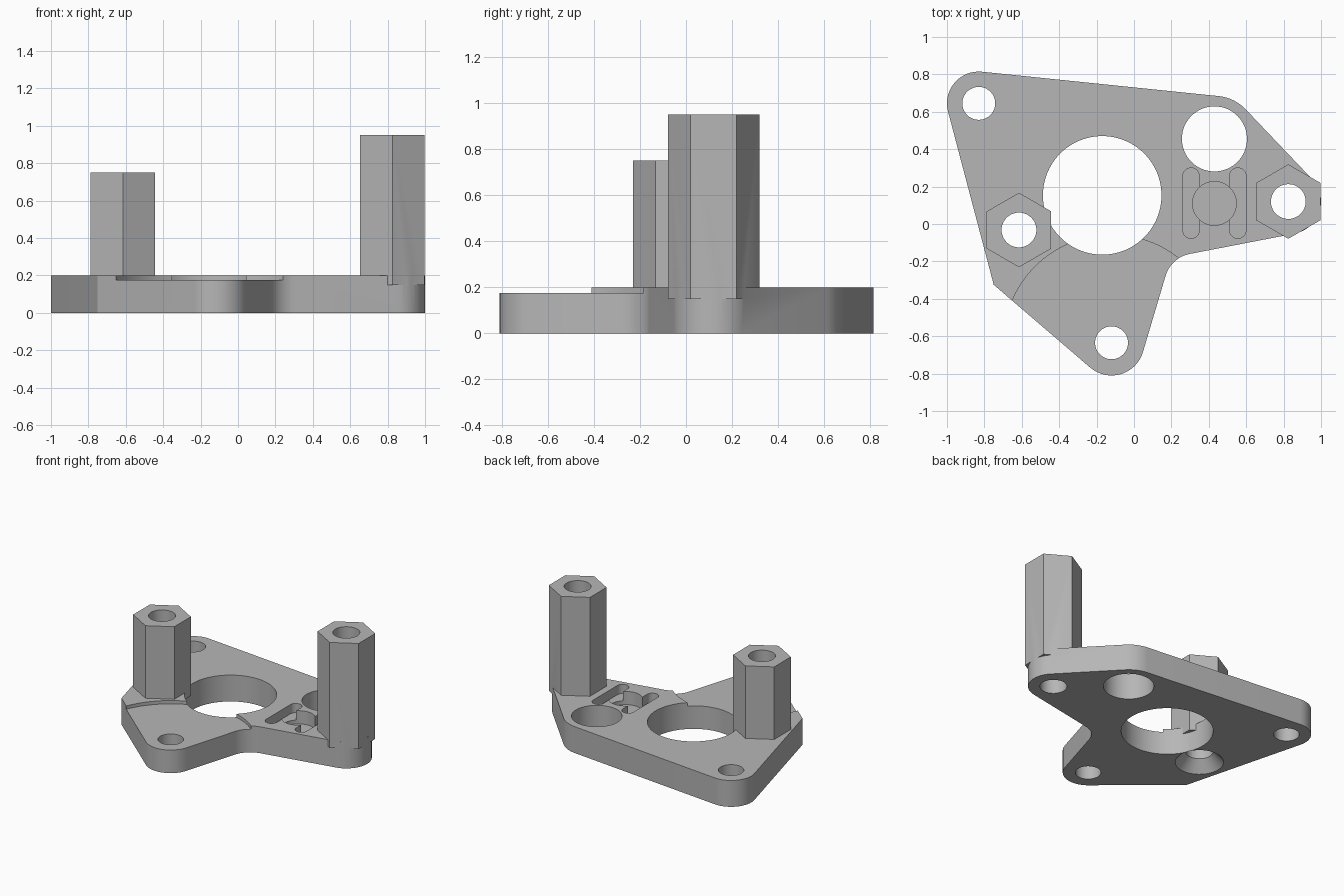
import bpy, bmesh, math
from mathutils import Vector

if "Cube" in bpy.data.objects:
    bpy.data.objects.remove(bpy.data.objects["Cube"])

grey = bpy.data.materials.new("plain grey")
grey.diffuse_color = (0.47, 0.47, 0.47, 1)
grey.use_nodes = True
grey.node_tree.nodes["Principled BSDF"].inputs["Base Color"].default_value = grey.diffuse_color


def prism(name, pts, z0, z1):
    """Extrude a closed 2D outline from z0 to z1."""
    bm = bmesh.new()
    base = bm.faces.new([bm.verts.new((x, y, z0)) for x, y in pts])
    ext = bmesh.ops.extrude_face_region(bm, geom=[base])
    for v in ext["geom"]:
        if isinstance(v, bmesh.types.BMVert):
            v.co.z = z1
    bmesh.ops.recalc_face_normals(bm, faces=bm.faces)
    return to_object(name, bm)


def to_object(name, bm):
    me = bpy.data.meshes.new(name)
    bm.to_mesh(me)
    bm.free()
    me.materials.append(grey)
    ob = bpy.data.objects.new(name, me)
    bpy.context.collection.objects.link(ob)
    return ob


def circle(x, y, r, n=64, turn=0.0):
    return [(x + r * math.cos(turn + 2 * math.pi * i / n),
             y + r * math.sin(turn + 2 * math.pi * i / n)) for i in range(n)]


def slot(x, y0, y1, r, n=16):
    top = [(x + r * math.cos(math.pi * i / n), y1 - r + r * math.sin(math.pi * i / n)) for i in range(n + 1)]
    low = [(x - r * math.cos(math.pi * i / n), y0 + r - r * math.sin(math.pi * i / n)) for i in range(n + 1)]
    return top + low


def tangent_outline(discs, n=16):
    """Join discs by tangent lines; negative radius is a concave fillet, zero a sharp corner."""
    ang = []
    for i, (x, y, r) in enumerate(discs):
        x2, y2, r2 = discs[(i + 1) % len(discs)]
        d = Vector((x2 - x, y2 - y))
        ang.append(math.atan2(d.y, d.x) - math.acos((r - r2) / d.length))
    pts = []
    for i, (x, y, r) in enumerate(discs):
        if r == 0:
            pts.append((x, y))
            continue
        a = ang[i - 1]
        sweep = (ang[i] - a + math.pi) % (2 * math.pi) - math.pi
        for k in range(n + 1):
            t = a + sweep * k / n
            pts.append((x + r * math.cos(t), y + r * math.sin(t)))
    return pts


def combine(target, tool, op):
    m = target.modifiers.new(op, "BOOLEAN")
    m.operation, m.solver, m.object = op, "EXACT", tool
    bpy.context.view_layer.objects.active = target
    bpy.ops.object.modifier_apply(modifier=m.name)
    bpy.data.objects.remove(tool)


# Corner positions
left_ear, front_ear = (-0.83, 0.645), (-0.12, -0.635)
short_post, tall_post = (-0.615, -0.032), (0.825, 0.12)

# Base plate with rounded ears
plate = prism("mounting_plate", tangent_outline([
    (*front_ear, 0.175), (0.33, -0.325, -0.168), (*tall_post, 0.175),
    (0.43, 0.455, 0.23), (*left_ear, 0.17), (-0.75, -0.325, 0)]), 0, 0.2)

# Shallow round step around the front ear
combine(plate, prism("step_cutter", circle(*front_ear, 0.577, 128), 0.175, 0.4), "DIFFERENCE")

# Central opening and side opening
combine(plate, prism("centre_cutter", circle(-0.17, 0.153, 0.317, 96), -0.1, 0.3), "DIFFERENCE")
combine(plate, prism("side_cutter", circle(0.43, 0.455, 0.174), -0.1, 0.3), "DIFFERENCE")

# Round pocket flanked by two slots
for x in (0.305, 0.555):
    combine(plate, prism("slot_cutter", slot(x, -0.077, 0.3, 0.044), 0.13, 0.3), "DIFFERENCE")
combine(plate, prism("pocket_cutter", circle(0.43, 0.11, 0.117), 0.10, 0.3), "DIFFERENCE")

# Hexagonal posts
for (x, y), top in ((short_post, 0.75), (tall_post, 0.95)):
    combine(plate, prism("post", circle(x, y, 0.199, 6, math.pi / 2), 0.15, top), "UNION")

# Bolt holes through ears and posts
for (x, y), r in ((left_ear, 0.088), (front_ear, 0.088), (short_post, 0.093), (tall_post, 0.093)):
    combine(plate, prism("hole_cutter", circle(x, y, r, 48), -0.1, 1.2), "DIFFERENCE")

# Countersink beneath the short post
bm = bmesh.new()
bmesh.ops.create_cone(bm, cap_ends=True, segments=48, radius1=0.185, radius2=0.085, depth=0.11)
bmesh.ops.translate(bm, verts=bm.verts, vec=(*short_post, 0.035))
combine(plate, to_object("countersink_cutter", bm), "DIFFERENCE")

# Smooth the round walls, keep hard edges
plate.name = "mounting_plate_with_posts"
bpy.ops.object.select_all(action="DESELECT")
plate.select_set(True)
bpy.context.view_layer.objects.active = plate
bpy.ops.object.shade_smooth_by_angle(angle=math.radians(25))
